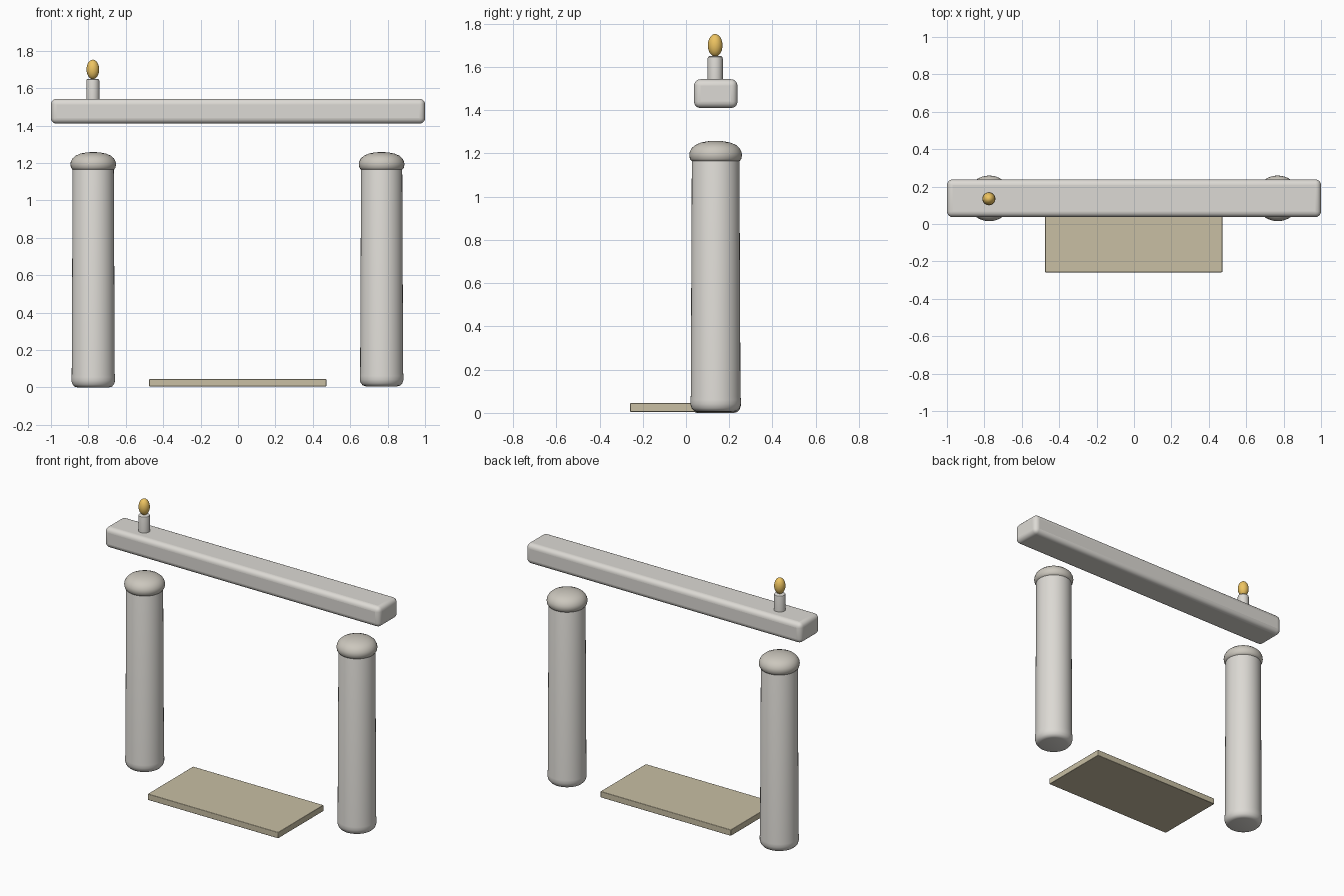
import bpy, math

if "Cube" in bpy.data.objects:
    bpy.data.objects.remove(bpy.data.objects["Cube"])

def material(name, rgb):
    m = bpy.data.materials.new(name)
    m.diffuse_color = (*rgb, 1)
    m.use_nodes = True
    m.node_tree.nodes["Principled BSDF"].inputs["Base Color"].default_value = m.diffuse_color
    return m

STONE = material("pale_stone", (0.72, 0.70, 0.66))
CAPSTONE = material("cap_stone", (0.60, 0.57, 0.51))
TAN = material("hearth_tan", (0.58, 0.52, 0.37))
FLAME = material("flame_orange", (0.85, 0.55, 0.12))

def finish(ob, mat, angle=40):
    if mat:
        ob.data.materials.append(mat)
    bpy.ops.object.select_all(action='DESELECT')
    ob.select_set(True)
    bpy.context.view_layer.objects.active = ob
    bpy.ops.object.shade_smooth_by_angle(angle=math.radians(angle))
    return ob

def box(name, lo, hi, bevel, segments, mat):
    bpy.ops.mesh.primitive_cube_add(size=1, location=[(a + b) / 2 for a, b in zip(lo, hi)])
    ob = bpy.context.object
    ob.name = name
    ob.scale = [b - a for a, b in zip(lo, hi)]
    bpy.ops.object.transform_apply(location=False, rotation=False, scale=True)
    mod = ob.modifiers.new("soft_edges", 'BEVEL')
    mod.width, mod.segments = bevel, segments
    return finish(ob, mat)

def lathe(name, profile, loc, mat, n=40):
    """Revolve (radius, z) points, given from bottom to top, around z."""
    verts, faces = [], []
    for r, z in profile:
        for i in range(n):
            a = 2 * math.pi * i / n
            verts.append((r * math.cos(a), r * math.sin(a), z))
    for k in range(len(profile) - 1):
        for i in range(n):
            j = (i + 1) % n
            faces.append((k * n + i, k * n + j, (k + 1) * n + j, (k + 1) * n + i))
    faces.append(tuple(reversed(range(n))))
    faces.append(tuple(range((len(profile) - 1) * n, len(profile) * n)))
    me = bpy.data.meshes.new(name)
    me.from_pydata(verts, [], faces)
    ob = bpy.data.objects.new(name, me)
    ob.location = loc
    bpy.context.collection.objects.link(ob)
    return finish(ob, mat)

DEPTH = 0.137

# Columns with rounded foot and domed cap
column = [(0.085, 0.0), (0.100, 0.004), (0.111, 0.016), (0.117, 0.035), (0.117, 0.055),
          (0.115, 0.072), (0.110, 1.168), (0.104, 1.19)]
cap = [(0.098, 1.160), (0.111, 1.164), (0.119, 1.175), (0.122, 1.192), (0.120, 1.206),
       (0.111, 1.224), (0.094, 1.239), (0.068, 1.250), (0.037, 1.256), (0.008, 1.258)]
for side, x, z in (("left", -0.774, 0.0), ("right", 0.768, 0.006)):
    lathe(side + "_column", column, (x, DEPTH, z), STONE)
    lathe(side + "_column_cap", cap, (x, DEPTH, 0), CAPSTONE)

# Mantel shelf
box("mantel_shelf", (-1, 0.037, 1.41), (1, 0.238, 1.543), 0.03, 5, STONE)

# Hearth slab
box("hearth_slab", (-0.475, -0.258, 0.005), (0.472, 0.213, 0.045), 0.003, 2, TAN)

# Candle and flame
candle = [(0.035, 1.53), (0.035, 1.638), (0.033, 1.646), (0.027, 1.65)]
lathe("candle", candle, (-0.776, DEPTH - 0.002, 0), STONE, 32)
bpy.ops.mesh.primitive_uv_sphere_add(segments=32, ring_count=16, radius=1,
                                     location=(-0.776, DEPTH - 0.002, 1.70))
flame = bpy.context.object
flame.name = "flame"
flame.scale = (0.034, 0.034, 0.052)
finish(flame, FLAME, 60)
